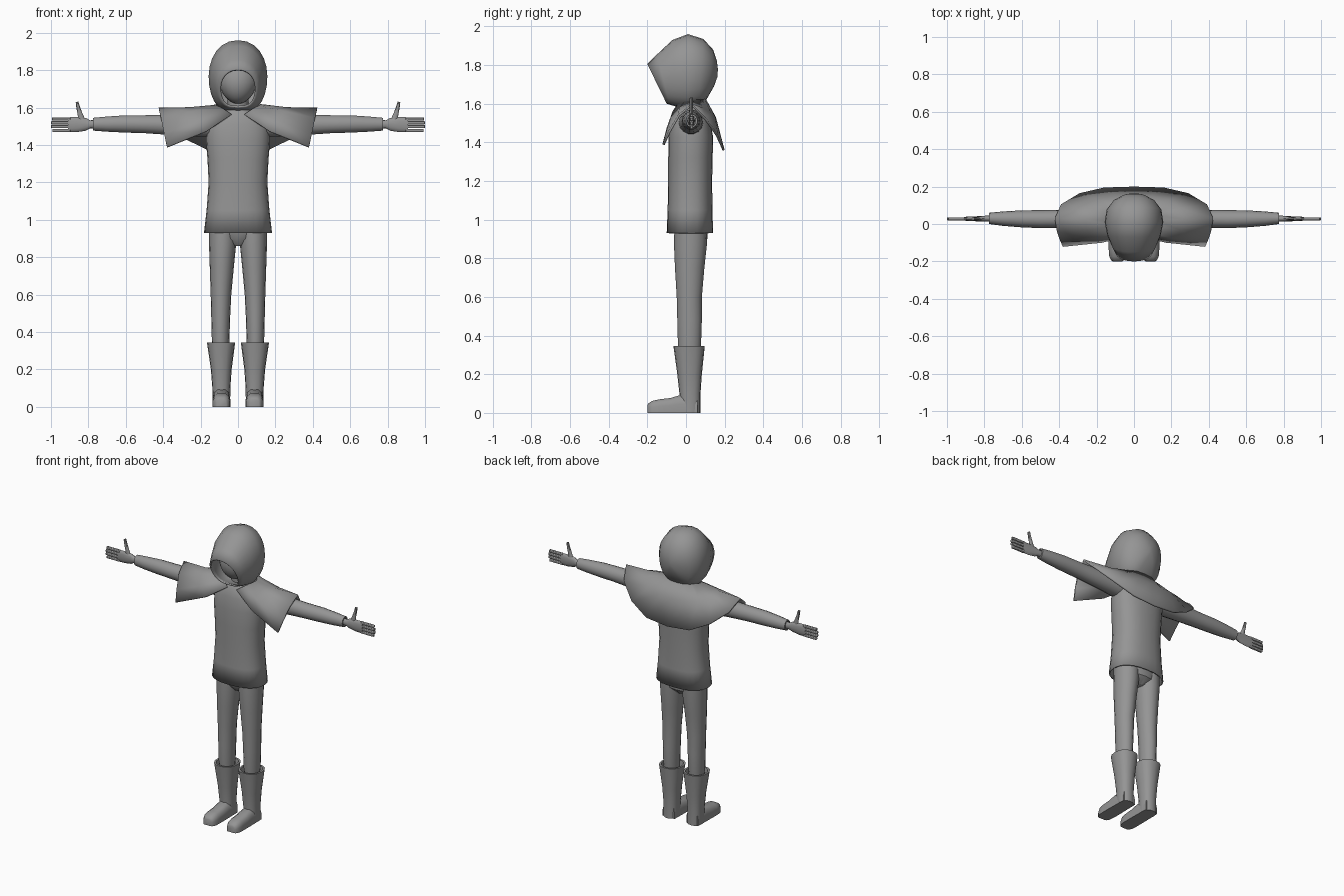
import bpy, bmesh, math
from mathutils import Vector

if "Cube" in bpy.data.objects:
    bpy.data.objects.remove(bpy.data.objects["Cube"])

cloth = bpy.data.materials.new("plain grey")
cloth.diffuse_color = (0.3, 0.3, 0.3, 1)
cloth.use_nodes = True
cloth.node_tree.nodes["Principled BSDF"].inputs["Base Color"].default_value = cloth.diffuse_color


def finish(name, bm, mirror=False, thick=0, bevel=0, angle=40):
    bmesh.ops.recalc_face_normals(bm, faces=bm.faces)
    me = bpy.data.meshes.new(name)
    bm.to_mesh(me)
    bm.free()
    ob = bpy.data.objects.new(name, me)
    bpy.context.collection.objects.link(ob)
    me.materials.append(cloth)
    if bevel:
        m = ob.modifiers.new("bevel", 'BEVEL')
        m.width, m.segments = bevel, 2
    if thick:
        m = ob.modifiers.new("thickness", 'SOLIDIFY')
        m.thickness, m.offset = thick, -1
    if mirror:
        ob.modifiers.new("mirror", 'MIRROR')
    bpy.ops.object.select_all(action='DESELECT')
    ob.select_set(True)
    bpy.context.view_layer.objects.active = ob
    bpy.ops.object.shade_smooth_by_angle(angle=math.radians(angle))
    return ob


def loft(name, rings, start=True, end=True, closed=True, **kw):
    """Skin a list of point rings, with optional end caps."""
    bm = bmesh.new()
    vs = [[bm.verts.new(p) for p in r] for r in rings]
    n = len(vs[0])
    for a, b in zip(vs, vs[1:]):
        for i in range(n if closed else n - 1):
            j = (i + 1) % n
            bm.faces.new((a[i], a[j], b[j], b[i]))
    if start:
        bm.faces.new(vs[0])
    if end:
        bm.faces.new(vs[-1])
    return finish(name, bm, **kw)


def angles(n):
    return [2 * math.pi * i / n for i in range(n)]


def flat_ring(z, x0, x1, y0, y1, n=16, power=1.0):
    """Horizontal oval filling the given bounds."""
    def s(v):
        return math.copysign(abs(v) ** power, v)
    return [((x0 + x1) / 2 + (x1 - x0) / 2 * s(math.cos(a)),
             (y0 + y1) / 2 + (y1 - y0) / 2 * s(math.sin(a)), z) for a in angles(n)]


def side_ring(x, y0, y1, z0, z1, n=14):
    """Oval across the x axis filling the given bounds."""
    return [(x, (y0 + y1) / 2 + (y1 - y0) / 2 * math.cos(a),
             (z0 + z1) / 2 + (z1 - z0) / 2 * math.sin(a)) for a in angles(n)]


def box(name, x0, x1, y0, y1, z0, z1, **kw):
    loft(name, [[(x, y0, z0), (x, y1, z0), (x, y1, z1), (x, y0, z1)] for x in (x0, x1)], **kw)


# Tunic, open at the hem
tunic = [(0.93, .182, -.10, .14), (1.05, .168, -.095, .137), (1.2, .157, -.092, .135),
         (1.32, .163, -.092, .138), (1.43, .172, -.09, .14), (1.51, .165, -.08, .125),
         (1.56, .13, -.065, .105), (1.59, .06, -.045, .08)]
loft("tunic", [flat_ring(z, -w, w, a, b, 24, .85) for z, w, a, b in tunic],
     start=False, thick=.008)

# Hips and trouser legs
loft("hips", [flat_ring(z, -w, w, a, b) for z, w, a, b in
              [(.86, .03, -.02, .07), (.9, .12, -.05, .11), (.96, .155, -.06, .115),
               (1.05, .14, -.06, .11)]])
legs = [(.28, .05, .135, -.035, .07), (.36, .046, .14, -.042, .078), (.48, .042, .143, -.045, .082),
        (.6, .036, .146, -.048, .082), (.75, .022, .151, -.057, .095),
        (.87, .01, .155, -.062, .108), (.96, .004, .156, -.06, .11)]
loft("trouser_leg", [flat_ring(*r) for r in legs], mirror=True)

# Boots: flared shaft plus a low rounded foot
shaft = [(0, .042, .135, -.03, .075), (.1, .041, .137, -.034, .075), (.2, .034, .145, -.045, .082),
         (.345, .015, .166, -.065, .097), (.345, .027, .154, -.053, .085),
         (.3, .032, .149, -.047, .08)]
loft("boot_shaft", [flat_ring(*r, power=.85) for r in shaft], mirror=True)
foot = []
for y, w, h in [(.06, .044, .08), (-.03, .046, .092), (-.08, .047, .077), (-.14, .047, .07),
                (-.175, .044, .062), (-.194, .034, .05), (-.2, .025, .04)]:
    foot.append([(.088 + w * sx, y, h * sz) for sx, sz in
                 [(-1, 0), (-1, .5), (-.85, .82), (-.45, 1), (.45, 1), (.85, .82), (1, .5), (1, 0)]])
loft("boot_foot", foot, mirror=True)

# Sleeves
sleeve = [(.1, -.04, .09, 1.44, 1.56), (.25, -.03, .085, 1.445, 1.57), (.4, -.022, .076, 1.455, 1.563),
          (.5, -.022, .074, 1.462, 1.56), (.6, -.018, .073, 1.465, 1.56), (.7, -.01, .067, 1.47, 1.553),
          (.775, 0, .06, 1.476, 1.546), (.775, .008, .05, 1.484, 1.538), (.74, .01, .05, 1.486, 1.536)]
loft("sleeve", [side_ring(*r) for r in sleeve], mirror=True)

# Hands: wrist, palm, four fingers, raised thumb
loft("palm", [side_ring(*r, n=12) for r in
              [(.74, .012, .046, 1.488, 1.534), (.79, .013, .045, 1.489, 1.532),
               (.815, .014, .042, 1.476, 1.545), (.86, .015, .041, 1.469, 1.549),
               (.91, .018, .038, 1.468, 1.548)]], mirror=True)
for k in range(4):
    z = 1.478 + k * .0203
    tip = (.993, 1, 1, .995)[k]
    box("finger", .895, tip, .02, .036, z - .0085, z + .0085, mirror=True, bevel=.004)
loft("thumb", [[(x + r * math.cos(a), .028 + .009 * math.sin(a), z + .4 * r * -math.cos(a))
                for a in angles(8)] for x, z, r in
               [(.835, 1.52, .022), (.843, 1.56, .013), (.853, 1.595, .01), (.861, 1.63, .007)]],
     mirror=True)

# Neck and face inside the hood
loft("neck", [flat_ring(z, -.055, .055, -.03, .075) for z in (1.55, 1.68)])
bm = bmesh.new()
bmesh.ops.create_uvsphere(bm, u_segments=20, v_segments=12, radius=1)
for v in bm.verts:
    taper = 1 if v.co.z > 0 else 1 + .15 * v.co.z
    v.co = Vector((v.co.x * .104 * taper, v.co.y * .095 - .025, v.co.z * .115 + 1.735))
finish("face", bm)

# Hood: arches from the peaked rim back to the crown
# (top y, top z, bottom y, bottom z, half width)
arches = [(-.2, 1.805, -.10, 1.60, .10), (-.15, 1.855, -.085, 1.595, .118),
          (-.07, 1.93, -.05, 1.585, .143), (.01, 1.96, .01, 1.575, .157),
          (.09, 1.935, .065, 1.59, .146), (.14, 1.88, .105, 1.62, .112),
          (.16, 1.82, .145, 1.69, .06), (.165, 1.78, .163, 1.74, .015)]
hood = []
for ty, tz, by, bz, w in arches:
    ring = []
    for a in angles(24):
        c, s = math.cos(a), math.sin(a)
        p = .62 if c < 0 else .9
        t = (1 + c) / 2
        ring.append((w * math.copysign(abs(s) ** p, s), by + (ty - by) * t, bz + (tz - bz) * t))
    hood.append(ring)
loft("hood", hood, start=False, thick=.01)

# Shoulder cape, open at the front: neck, middle and hem points from back to front
cape = [[(0, .10, 1.63), (0, .155, 1.53), (0, .2, 1.36)],
        [(.05, .095, 1.63), (.09, .15, 1.535), (.16, .195, 1.375)],
        [(.09, .075, 1.625), (.18, .13, 1.55), (.29, .165, 1.44)],
        [(.11, .05, 1.62), (.25, .085, 1.58), (.39, .105, 1.525)],
        [(.12, .02, 1.615), (.26, .025, 1.602), (.424, .03, 1.6)],
        [(.11, -.01, 1.61), (.25, -.035, 1.58), (.412, -.04, 1.545)],
        [(.08, -.045, 1.595), (.22, -.08, 1.53), (.395, -.09, 1.46)],
        [(.035, -.068, 1.565), (.17, -.10, 1.475), (.38, -.122, 1.39)]]
ring = [[(-x, y, z) for x, y, z in c] for c in cape[:0:-1]] + cape
loft("shoulder_cape", ring, start=False, end=False, closed=False, thick=.012, angle=50)
